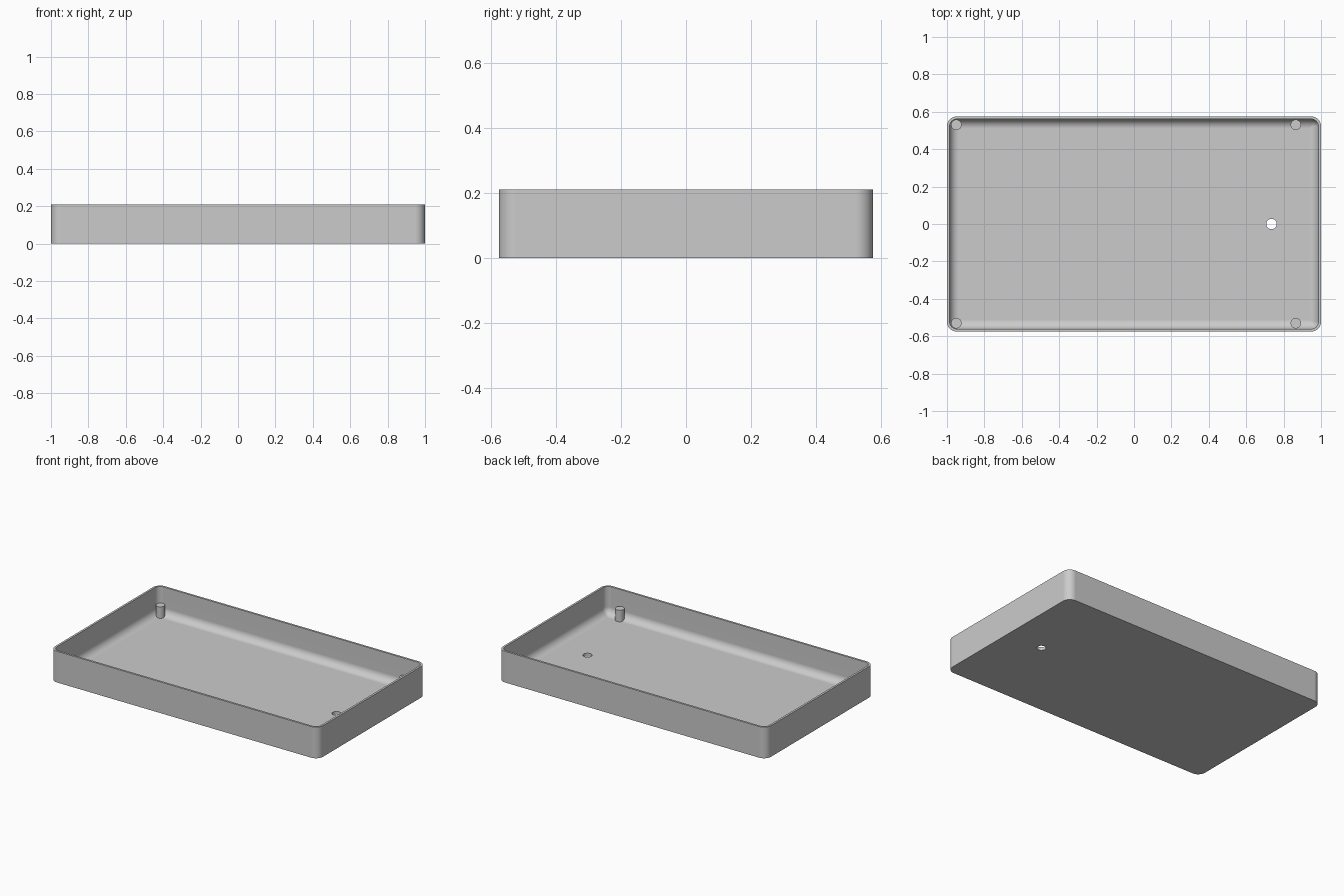
import bpy
import bmesh
from math import sin, cos, pi

cube = bpy.data.objects.get("Cube")
if cube:
    bpy.data.objects.remove(cube)

HX, HY, HEIGHT = 1.0, 0.575, 0.21
CORNER, WALL, FLOOR, FILLET = 0.053, 0.014, 0.022, 0.05
HOLE_R = POST_R = 0.028
POST_TOP = 0.10

grey = bpy.data.materials.new("plain grey")
grey.use_nodes = True
colour = (0.6, 0.6, 0.6, 1)
grey.diffuse_color = colour
grey.node_tree.nodes["Principled BSDF"].inputs["Base Color"].default_value = colour


def add_object(name, bm):
    bmesh.ops.recalc_face_normals(bm, faces=bm.faces)
    mesh = bpy.data.meshes.new(name)
    bm.to_mesh(mesh)
    bm.free()
    mesh.materials.append(grey)
    obj = bpy.data.objects.new(name, mesh)
    bpy.context.collection.objects.link(obj)
    return obj


def smooth(obj):
    bpy.ops.object.select_all(action="DESELECT")
    obj.select_set(True)
    bpy.context.view_layer.objects.active = obj
    bpy.ops.object.shade_smooth_by_angle(angle=pi / 6)


def rounded_ring(bm, inset, z, steps=10):
    """Rounded rectangle of vertices, inset from the outer wall."""
    r = max(CORNER - inset, 0.003)
    cx, cy = HX - inset - r, HY - inset - r
    ring = []
    for q, (sx, sy) in enumerate([(1, 1), (-1, 1), (-1, -1), (1, -1)]):
        for i in range(steps + 1):
            a = (q + i / steps) * pi / 2
            ring.append(bm.verts.new((sx * cx + r * cos(a), sy * cy + r * sin(a), z)))
    return ring


def cylinder(name, x, y, radius, z0, z1):
    bm = bmesh.new()
    bmesh.ops.create_cone(bm, cap_ends=True, segments=32, radius1=radius,
                          radius2=radius, depth=z1 - z0)
    bmesh.ops.translate(bm, verts=bm.verts, vec=(x, y, (z0 + z1) / 2))
    return add_object(name, bm)


# Tray shell: outer wall, rim, inner wall, rounded foot of the wall, floor
profile = [(0, 0), (0, HEIGHT), (WALL, HEIGHT)]
for k in range(9):
    t = k / 8 * pi / 2
    profile.append((WALL + FILLET * (1 - cos(t)), FLOOR + FILLET * (1 - sin(t))))

bm = bmesh.new()
rings = [rounded_ring(bm, inset, z) for inset, z in profile]
for a, b in zip(rings, rings[1:]):
    for i in range(len(a)):
        j = (i + 1) % len(a)
        bm.faces.new((a[i], a[j], b[j], b[i]))
bm.faces.new(rings[0])
bm.faces.new(rings[-1])
tray = add_object("tray", bm)

# Round hole through the floor
cutter = cylinder("hole_cutter", 0.735, 0, HOLE_R, -0.1, 0.1)
cutter.hide_render = True
cutter.hide_set(True)
cut = tray.modifiers.new("hole", "BOOLEAN")
cut.operation = "DIFFERENCE"
cut.solver = "EXACT"
cut.object = cutter
smooth(tray)
bpy.ops.object.modifier_apply(modifier="hole")
bpy.data.objects.remove(cutter)
smooth(tray)
weighted = tray.modifiers.new("weighted normals", "WEIGHTED_NORMAL")
weighted.keep_sharp = True

# Four corner posts
for side, x in (("right", -0.95), ("left", 0.865)):
    for end, y in (("front", -0.53), ("back", 0.53)):
        smooth(cylinder(f"{end}_{side}_post", x, y, POST_R, FLOOR / 2, POST_TOP))
